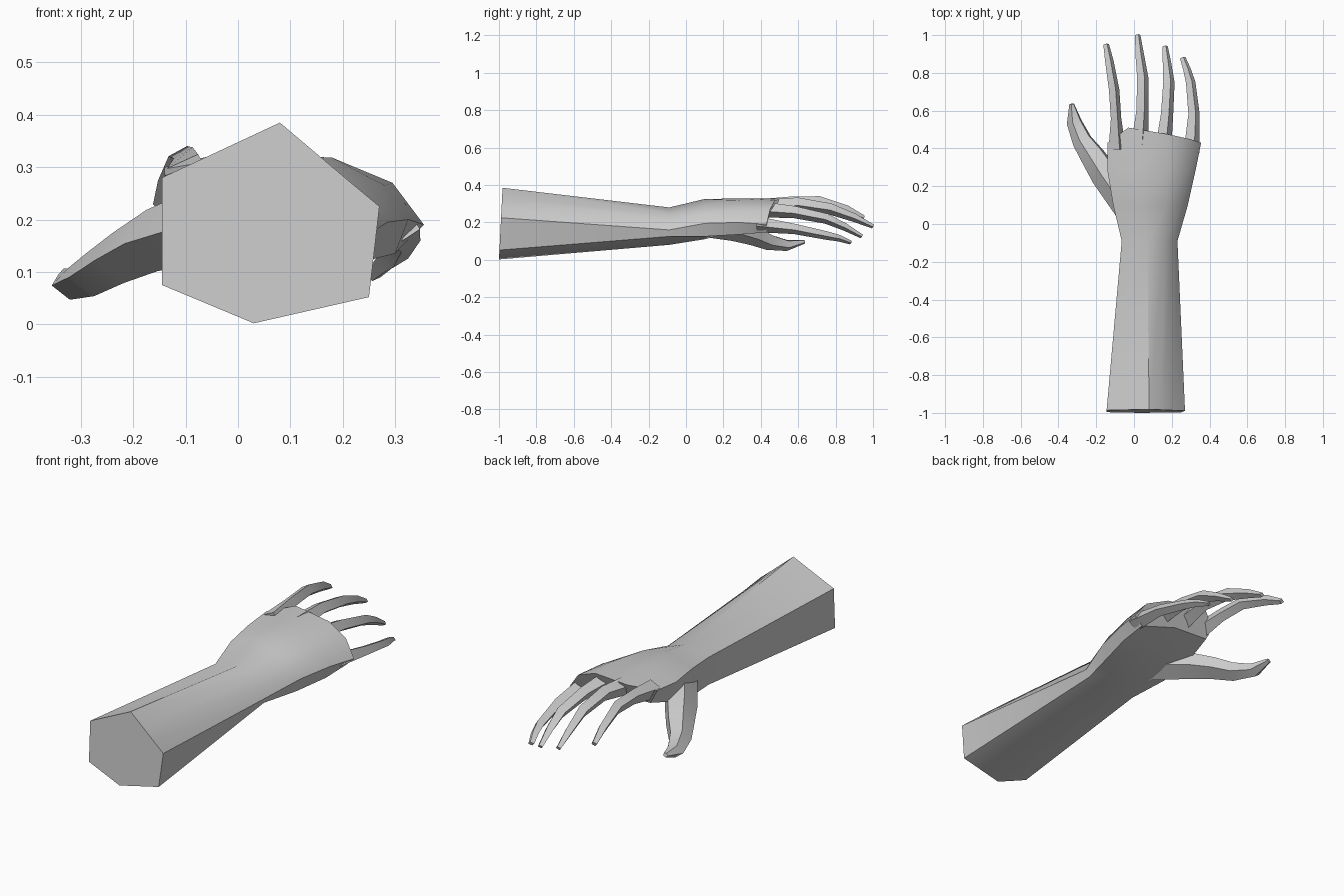
import bpy
import bmesh
import math
from mathutils import Vector

default_cube = bpy.data.objects.get("Cube")
if default_cube:
    bpy.data.objects.remove(default_cube, do_unlink=True)

# One plain grey for the whole model
grey = bpy.data.materials.new("plain_grey")
grey.use_nodes = True
grey_value = (0.6, 0.6, 0.6, 1.0)
grey.diffuse_color = grey_value
grey.node_tree.nodes["Principled BSDF"].inputs["Base Color"].default_value = grey_value


def loft(name, rings, sharp_angle):
    """Skin a list of equally sized point rings and close both ends."""
    bm = bmesh.new()
    loops = [[bm.verts.new(point) for point in ring] for ring in rings]
    count = len(loops[0])
    for near, far in zip(loops, loops[1:]):
        for i in range(count):
            j = (i + 1) % count
            bm.faces.new((near[i], near[j], far[j], far[i]))
    bm.faces.new(loops[0])
    bm.faces.new(loops[-1])
    bmesh.ops.recalc_face_normals(bm, faces=bm.faces)
    mesh = bpy.data.meshes.new(name)
    bm.to_mesh(mesh)
    bm.free()
    mesh.materials.append(grey)
    obj = bpy.data.objects.new(name, mesh)
    bpy.context.collection.objects.link(obj)
    bpy.ops.object.select_all(action='DESELECT')
    obj.select_set(True)
    bpy.context.view_layer.objects.active = obj
    bpy.ops.object.shade_smooth_by_angle(angle=math.radians(sharp_angle))
    return obj


def section(y, outline):
    """Cross-section of x, z points standing at depth y."""
    return [Vector((x, y, z)) for x, z in outline]


def digit(name, stations, profile):
    """Loft a profile along stations of x, y, z, width, height."""
    centres = [Vector(s[:3]) for s in stations]
    rings = []
    for i, (centre, station) in enumerate(zip(centres, stations)):
        before = centres[max(i - 1, 0)]
        after = centres[min(i + 1, len(centres) - 1)]
        along = (after - before).normalized()
        side = along.cross(Vector((0, 0, 1))).normalized()
        up = side.cross(along)
        width, height = station[3:]
        rings.append([centre + side * (u * width) + up * (v * height) for u, v in profile])
    return loft(name, rings, 32)


# Forearm and palm: cut end is a hexagon with two extra points on its long upper side
cut_end = section(-0.99, [(-.145, .28), (.08, .385), (.145, .33), (.21, .275),
                          (.27, .225), (.25, .052), (.03, .002), (-.145, .075)])
for point in cut_end:
    point.y += 0.05 * (point.z - 0.2)

wrist = section(-0.09, [(-.065, .25), (.07, .28), (.16, .25), (.205, .21),
                        (.23, .16), (.21, .125), (.08, .08), (-.065, .11)])
heel = section(0.1, [(-.11, .28), (.04, .325), (.17, .295), (.25, .25),
                     (.285, .195), (.26, .125), (.1, .11), (-.11, .14)])
mid_palm = section(0.28, [(-.14, .285), (0, .328), (.18, .318), (.28, .265),
                          (.325, .2), (.3, .135), (.1, .16), (-.12, .18)])

# Knuckle edge bows forward in the middle
knuckles = section(0.43, [(-.14, .3), (-.03, .327), (.18, .318), (.295, .27),
                          (.355, .19), (.31, .147), (.1, .215), (-.1, .225)])
for index, forward in ((1, .08), (2, .045), (3, .02)):
    knuckles[index].y += forward

loft("forearm_and_palm", [cut_end, wrist, heel, mid_palm, knuckles], 35)

# Fingers: four-sided with an off-centre ridge along the back
finger_profile = [(-.5, .2), (.15, .5), (.5, -.1), (-.1, -.5)]
fingers = {
    "index_finger": [(-.09, .4, .28, .09, .09), (-.095, .56, .303, .055, .07),
                     (-.105, .71, .308, .055, .065), (-.13, .86, .265, .045, .05),
                     (-.147, .95, .225, .03, .025)],
    "middle_finger": [(.03, .42, .28, .09, .09), (.045, .6, .298, .065, .07),
                      (.047, .77, .272, .06, .06), (.03, .9, .225, .045, .045),
                      (.02, 1.0, .178, .028, .022)],
    "ring_finger": [(.155, .4, .27, .085, .085), (.175, .58, .255, .065, .065),
                    (.185, .75, .22, .06, .055), (.175, .85, .175, .045, .04),
                    (.165, .94, .125, .028, .022)],
    "little_finger": [(.305, .38, .19, .085, .085), (.318, .58, .165, .06, .055),
                      (.3, .75, .13, .05, .045), (.28, .82, .115, .04, .035),
                      (.258, .88, .092, .03, .02)],
}
for finger_name, stations in fingers.items():
    digit(finger_name, stations, finger_profile)

# Thumb: grows from the heel of the palm and hangs below it
thumb_profile = [(-.5, -.05), (-.1, .5), (.42, .4), (.5, -.2), (-.05, -.5)]
digit("thumb", [(-.03, .08, .2, .15, .15), (-.155, .26, .16, .15, .12),
                (-.22, .36, .127, .13, .1), (-.275, .44, .095, .105, .085),
                (-.317, .54, .077, .08, .06), (-.33, .635, .097, .025, .02)], thumb_profile)
